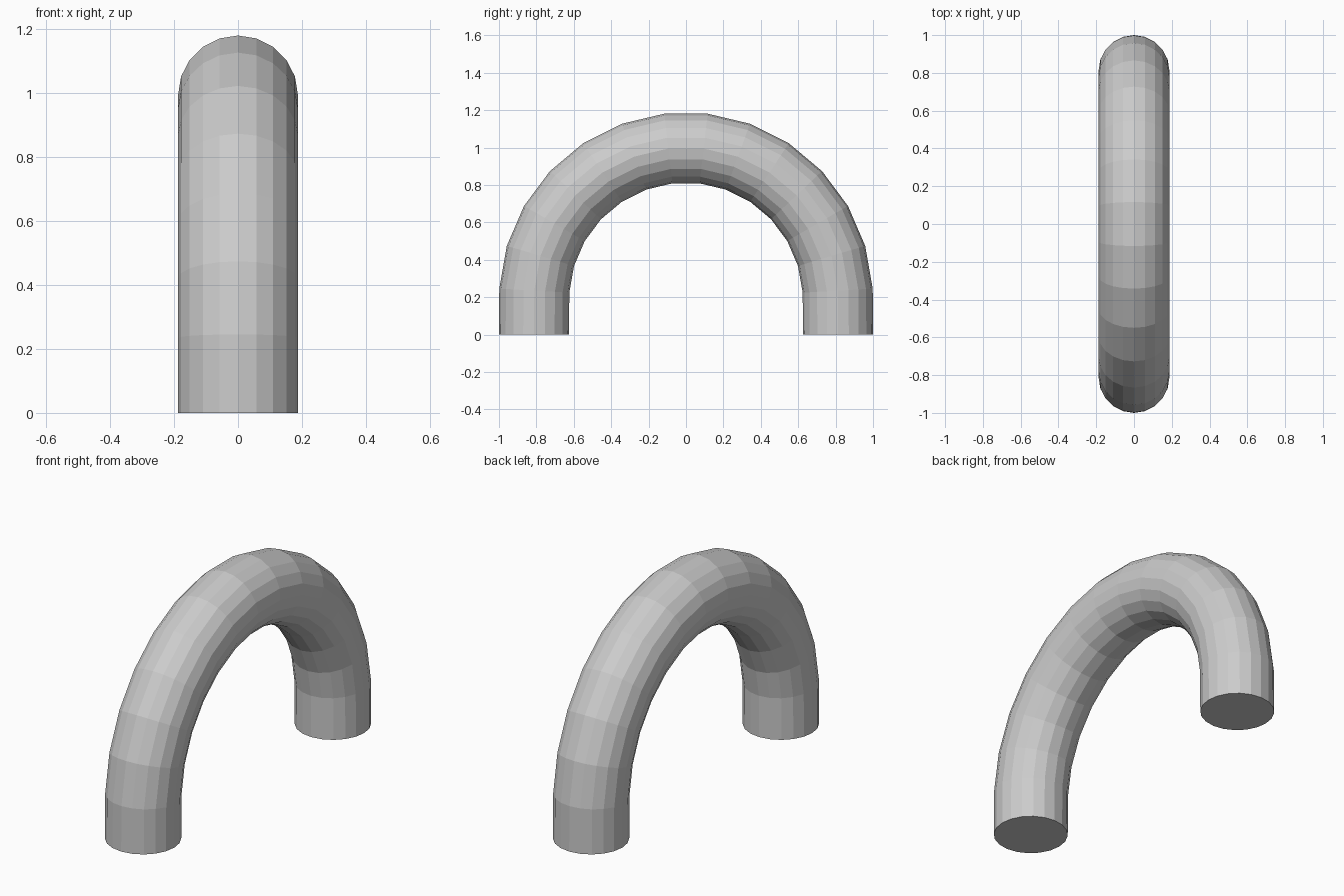
import bpy, bmesh
from math import sin, cos, pi, radians

if "Cube" in bpy.data.objects:
    bpy.data.objects.remove(bpy.data.objects["Cube"])

SIDES = 20          # facets around the tube
TUBE = 0.1875       # tube radius
BEND = 0.8125       # centre line radius of the arch
SPRING = 0.1875     # height of the arch centre
STEP = 180 / 13.5   # degrees per bend segment

bm = bmesh.new()


def ring(angle, foot=False):
    """Cross-section at an angle from the vertical; feet lie flat on z = 0."""
    verts = []
    for i in range(SIDES):
        t = 2 * pi * i / SIDES
        r = BEND + TUBE * cos(t)
        z = 0 if foot else SPRING + r * cos(angle)
        verts.append(bm.verts.new((TUBE * sin(t), r * sin(angle), z)))
    return verts


# Left foot, bend, right foot
rings = [ring(-pi / 2, True)]
rings += [ring(radians(STEP * (k - 6.5))) for k in range(14)]
rings.append(ring(pi / 2, True))

# Tube wall
for a, b in zip(rings, rings[1:]):
    for i in range(SIDES):
        j = (i + 1) % SIDES
        bm.faces.new((a[i], a[j], b[j], b[i]))

# Flat end caps
bm.faces.new(rings[0])
bm.faces.new(rings[-1])
bmesh.ops.recalc_face_normals(bm, faces=bm.faces)

mesh = bpy.data.meshes.new("arch_tube")
bm.to_mesh(mesh)
bm.free()
bpy.context.collection.objects.link(bpy.data.objects.new("arch_tube", mesh))
